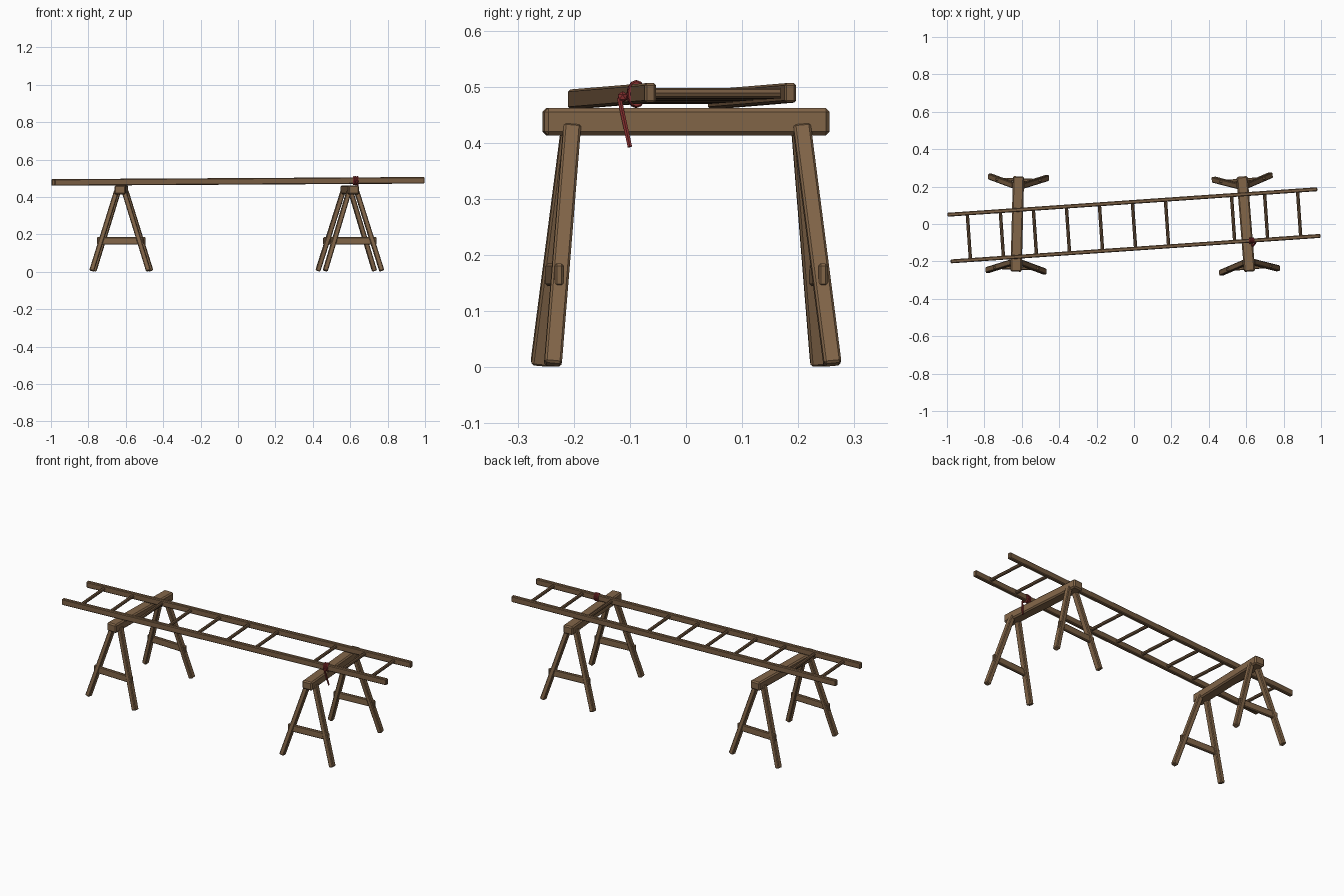
import bpy, math
from mathutils import Vector, Matrix

if "Cube" in bpy.data.objects:
    bpy.data.objects.remove(bpy.data.objects["Cube"])


def material(name, color):
    m = bpy.data.materials.new(name)
    m.diffuse_color = (*color, 1)
    m.use_nodes = True
    m.node_tree.nodes["Principled BSDF"].inputs["Base Color"].default_value = m.diffuse_color
    return m


WOOD = material("trestle wood", (0.225, 0.132, 0.066))
RAIL = material("ladder wood", (0.195, 0.113, 0.057))
RUNG = material("rung wood", (0.17, 0.098, 0.05))
RED = material("red rope", (0.25, 0.03, 0.03))


def frame(a, b, side):
    """Matrix whose z runs from a to b and whose y stays close to side."""
    z = (b - a).normalized()
    x = side.cross(z).normalized()
    y = z.cross(x)
    m = Matrix((x, y, z)).transposed().to_4x4()
    m.translation = (a + b) / 2
    return m


def finish(ob, name, mat, bevel=0):
    ob.name = name
    ob.data.materials.append(mat)
    if bevel:
        mod = ob.modifiers.new("Bevel", 'BEVEL')
        mod.width = bevel
        mod.segments = 1
    return ob


def bar(name, a, b, w, d, mat, base=Matrix(), side=(0, 1, 0), bevel=0.004):
    """Chamfered plank from a to b; d is measured along side, w across it."""
    a, b = Vector(a), Vector(b)
    bpy.ops.mesh.primitive_cube_add(size=1)
    ob = bpy.context.object
    ob.data.transform(Matrix.Diagonal((w, d, (b - a).length, 1)))
    ob.matrix_world = base @ frame(a, b, Vector(side))
    return finish(ob, name, mat, bevel)


def rod(name, a, b, r, mat, base=Matrix(), sides=8):
    a, b = Vector(a), Vector(b)
    bpy.ops.mesh.primitive_cylinder_add(vertices=sides, radius=r, depth=(b - a).length)
    ob = bpy.context.object
    ob.matrix_world = base @ frame(a, b, Vector((1, 0, 0.01)))
    return finish(ob, name, mat)


# Two trestles, each turned a little
for label, x, turn in (("left", -0.624, -1.5), ("right", 0.598, 4.5)):
    base = Matrix.Translation((x, 0, 0)) @ Matrix.Rotation(math.radians(turn), 4, 'Z')
    bar(label + "_trestle_beam", (0, -0.255, 0.438), (0, 0.255, 0.438),
        0.06, 0.049, WOOD, base, (0, 0, 1), 0.007)
    for sy in (-1, 1):
        for sx in (-1, 1):
            bar(label + "_trestle_leg", (sx * 0.152, sy * 0.25, 0.005),
                (sx * 0.02, sy * 0.205, 0.432), 0.026, 0.031, WOOD, base)
        bar(label + "_trestle_brace", (-0.124, sy * 0.236, 0.165),
            (0.124, sy * 0.236, 0.165), 0.04, 0.016, WOOD, base)

# Ladder, lying askew over the trestles with one rung missing
ladder = (Matrix.Translation((0, -0.007, 0.4835)) @ Matrix.Rotation(math.radians(3.95), 4, 'Z')
          @ Matrix.Rotation(math.radians(-0.33), 4, 'Y'))
for sy in (-1, 1):
    bar("ladder_rail", (-0.991, sy * 0.125, 0), (0.991, sy * 0.125, 0),
        0.035, 0.021, RAIL, ladder)
for k in range(-5, 6):
    if k != 2:
        rod("ladder_rung", (k * 0.177, -0.124, 0), (k * 0.177, 0.124, 0), 0.009, RUNG, ladder)

# Red rope lashed around the front rail
for i in (-1, 0, 1):
    bpy.ops.mesh.primitive_torus_add(major_segments=12, minor_segments=6,
                                     major_radius=0.02, minor_radius=0.006)
    ring = bpy.context.object
    ring.data.transform(Matrix.Rotation(math.pi / 2, 4, 'Y'))
    ring.data.transform(Matrix.Diagonal((1, 0.65, 0.96, 1)))
    ring.matrix_world = ladder @ Matrix.Translation((0.622 + i * 0.009, -0.125, 0))
    finish(ring, "rope_wrap", RED)
bpy.ops.mesh.primitive_ico_sphere_add(subdivisions=1, radius=0.01, location=(0.635, -0.113, 0.482))
finish(bpy.context.object, "rope_knot", RED)
rod("rope_tail", (0.636, -0.119, 0.48), (0.65, -0.1, 0.393), 0.0045, RED, sides=6)
